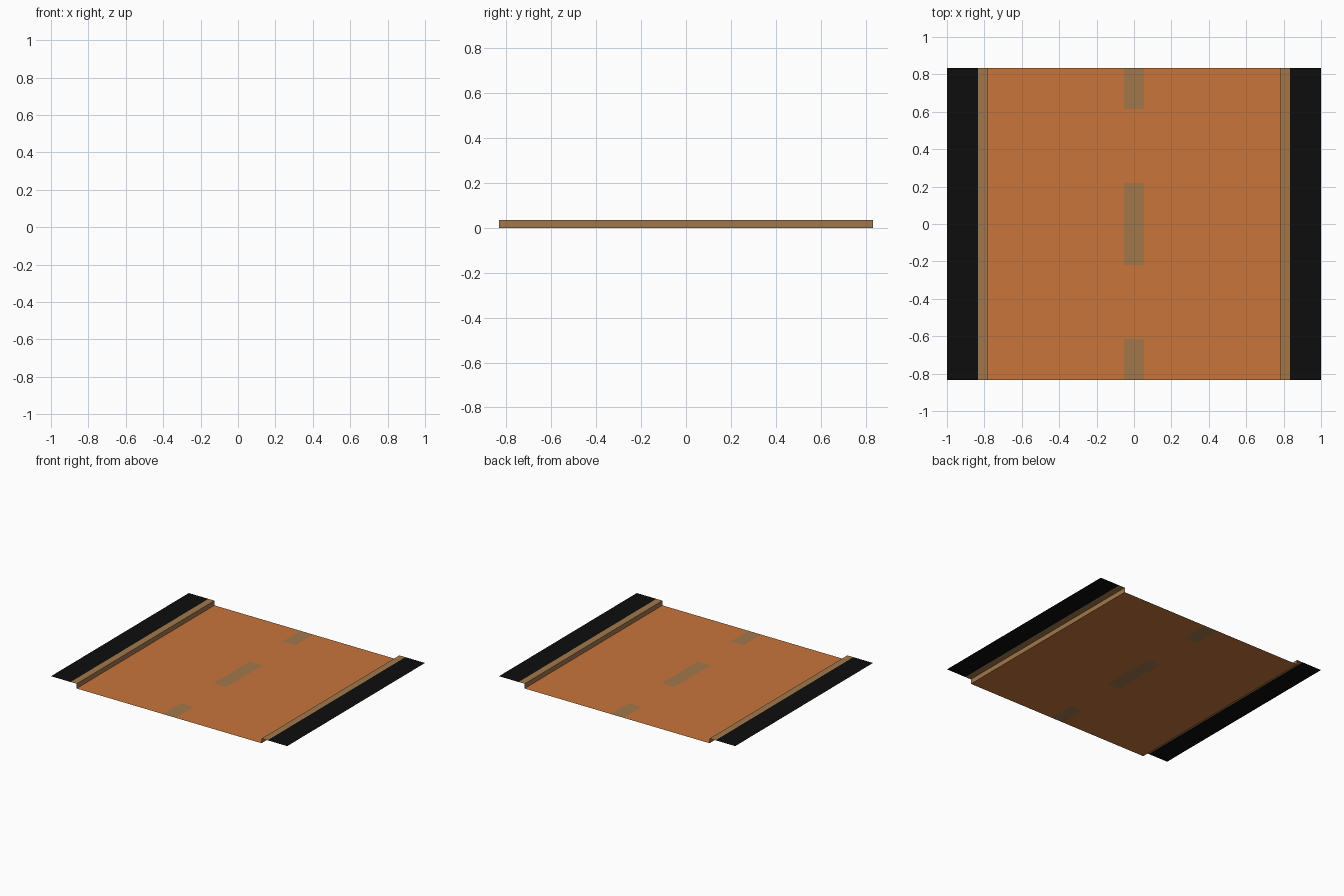
import bpy

if "Cube" in bpy.data.objects:
    bpy.data.objects.remove(bpy.data.objects["Cube"])

HALF_Y = 0.833   # half length of the tile
ROAD_X = 0.783   # road edge, foot of the kerb wall
KERB_X = 0.834   # outer edge of the kerb
KERB_Z = 0.036   # pavement height


def material(name, rgb):
    m = bpy.data.materials.new(name)
    m.diffuse_color = (*rgb, 1)
    m.use_nodes = True
    m.node_tree.nodes["Principled BSDF"].inputs["Base Color"].default_value = m.diffuse_color
    return m


orange = material("orange_road", (0.578, 0.178, 0.044))
tan = material("tan_kerb", (0.356, 0.185, 0.070))
black = material("black_pavement", (0.004, 0.004, 0.004))


def sheet(name, profile, ys, mats, rule=lambda x, y: 0):
    """Open sheet: an (x, z) profile running left to right, swept along y."""
    n = len(profile)
    verts = [(x, y, z) for y in ys for x, z in profile]
    faces = [(j * n + i, j * n + i + 1, (j + 1) * n + i + 1, (j + 1) * n + i)
             for j in range(len(ys) - 1) for i in range(n - 1)]
    me = bpy.data.meshes.new(name)
    me.from_pydata(verts, [], faces)
    for m in mats:
        me.materials.append(m)
    for p in me.polygons:
        p.material_index = rule(p.center.x, p.center.y)
    ob = bpy.data.objects.new(name, me)
    bpy.context.collection.objects.link(ob)


# Road surface with the centre dashes cut in as faces
def dash(x, y):
    return int(abs(x) < 0.05 and (abs(y) < 0.21 or abs(y) > 0.62))


sheet("road", [(x, 0) for x in (-ROAD_X, -0.054, 0.054, ROAD_X)],
      (-HALF_Y, -0.616, -0.218, 0.218, 0.616, HALF_Y), [orange, tan], dash)

# Kerbs (inner wall and top) and raised pavements on both sides
for side, s in (("left", -1), ("right", 1)):
    kerb = [(s * ROAD_X, 0), (s * ROAD_X, KERB_Z), (s * KERB_X, KERB_Z)]
    pavement = [(s * KERB_X, KERB_Z), (s * 1.0, KERB_Z)]
    sheet(side + "_kerb", kerb[::s], (-HALF_Y, HALF_Y), [tan])
    sheet(side + "_pavement", pavement[::s], (-HALF_Y, HALF_Y), [black])
